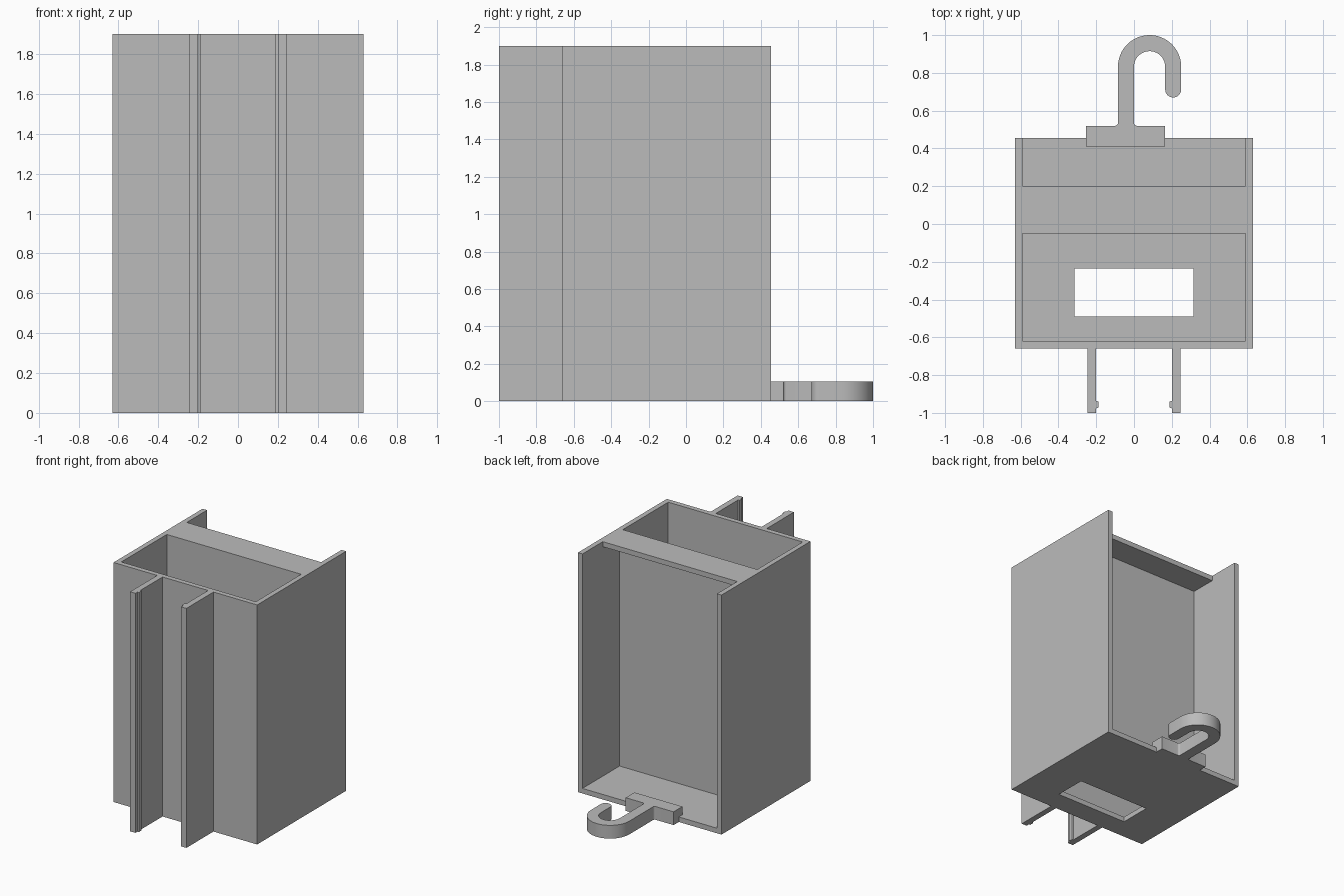
import bpy, bmesh
from math import sin, cos, pi, radians
from mathutils import Vector

cube = bpy.data.objects.get("Cube")
if cube:
    bpy.data.objects.remove(cube, do_unlink=True)

grey = bpy.data.materials.new("plain grey")
grey.use_nodes = True
COLOUR = (0.5, 0.5, 0.5, 1)
grey.diffuse_color = COLOUR
grey.node_tree.nodes["Principled BSDF"].inputs["Base Color"].default_value = COLOUR

HEIGHT, HALF, WALL = 1.9, 0.63, 0.04
FRONT, BACK = -0.66, 0.455
INNER = HALF - WALL


def prism(name, outline, low, high, axis="z"):
    """Extrude an outline along z (x, y points) or along x (y, z points)."""
    bm = bmesh.new()
    place = (lambda a, b: (a, b, low)) if axis == "z" else (lambda a, b: (low, a, b))
    face = bm.faces.new([bm.verts.new(place(a, b)) for a, b in outline])
    made = bmesh.ops.extrude_face_region(bm, geom=[face])["geom"]
    step = Vector((0, 0, high - low) if axis == "z" else (high - low, 0, 0))
    bmesh.ops.translate(bm, vec=step,
                        verts=[v for v in made if isinstance(v, bmesh.types.BMVert)])
    bmesh.ops.recalc_face_normals(bm, faces=bm.faces[:])
    mesh = bpy.data.meshes.new(name)
    bm.to_mesh(mesh)
    bm.free()
    mesh.materials.append(grey)
    obj = bpy.data.objects.new(name, mesh)
    bpy.context.collection.objects.link(obj)
    return obj


def rect(x0, x1, y0, y1):
    return [(x0, y0), (x1, y0), (x1, y1), (x0, y1)]


def arc(cx, cy, r, start, end, steps):
    angles = [radians(start + (end - start) * i / steps) for i in range(steps + 1)]
    return [(cx + r * cos(a), cy + r * sin(a)) for a in angles]


# Holder body, carved from a solid block
body = prism("holder_body", rect(-HALF, HALF, FRONT, BACK), 0, HEIGHT)
cutters = [
    prism("front_pocket_cutter", rect(-INNER, INNER, FRONT + WALL, -0.05), WALL, 2.1),
    prism("floor_slot_cutter", rect(-0.315, 0.315, -0.49, -0.235), -0.1, 0.1),
    # Open back bay, leaving a shelf across the top
    prism("back_bay_cutter",
          [(-0.01, WALL), (0.6, WALL), (0.6, 2.1), (0.2, 2.1),
           (0.2, HEIGHT - WALL), (-0.01, HEIGHT - WALL)], -INNER, INNER, "x"),
]
for cutter in cutters:
    cutter.hide_render = True
    cut = body.modifiers.new(cutter.name, "BOOLEAN")
    cut.operation, cut.solver, cut.object = "DIFFERENCE", "EXACT", cutter
bpy.context.view_layer.update()
carved = bpy.data.meshes.new_from_object(
    body.evaluated_get(bpy.context.evaluated_depsgraph_get()))
body.modifiers.clear()
body.data = carved
for cutter in cutters:
    bpy.data.objects.remove(cutter, do_unlink=True)

# Front clip rails, each with a small ridge on the inner side
rails = prism("front_clip_rails",
              [(0.2, FRONT), (0.2, -0.937), (0.188, -0.94), (0.188, -0.972),
               (0.2, -0.976), (0.2, -1), (0.247, -1), (0.247, FRONT)], 0, HEIGHT)
rails.modifiers.new("other_rail", "MIRROR")

# Hook on its mounting block
CX, CY, OUT, IN = 0.0825, 0.8325, 0.1675, 0.0825
TIP, BLOCK, FILLET = 0.7125, 0.52, 0.015
LEFT, RIGHT = CX - OUT, CX - IN
outline = [(-0.255, BLOCK), (-0.255, 0.41), (0.165, 0.41), (0.165, BLOCK)]
outline += arc(RIGHT + FILLET, BLOCK + FILLET, FILLET, 270, 180, 4)
outline += arc(CX, CY, IN, 180, 0, 24)
outline += arc(CX + (OUT + IN) / 2, TIP, (OUT - IN) / 2, 180, 360, 14)
outline += arc(CX, CY, OUT, 0, 180, 32)
outline += arc(LEFT - FILLET, BLOCK + FILLET, FILLET, 0, -90, 4)
hook = prism("back_hook", outline, 0, 0.105)
bpy.ops.object.select_all(action="DESELECT")
hook.select_set(True)
bpy.context.view_layer.objects.active = hook
bpy.ops.object.shade_smooth_by_angle(angle=radians(30))
